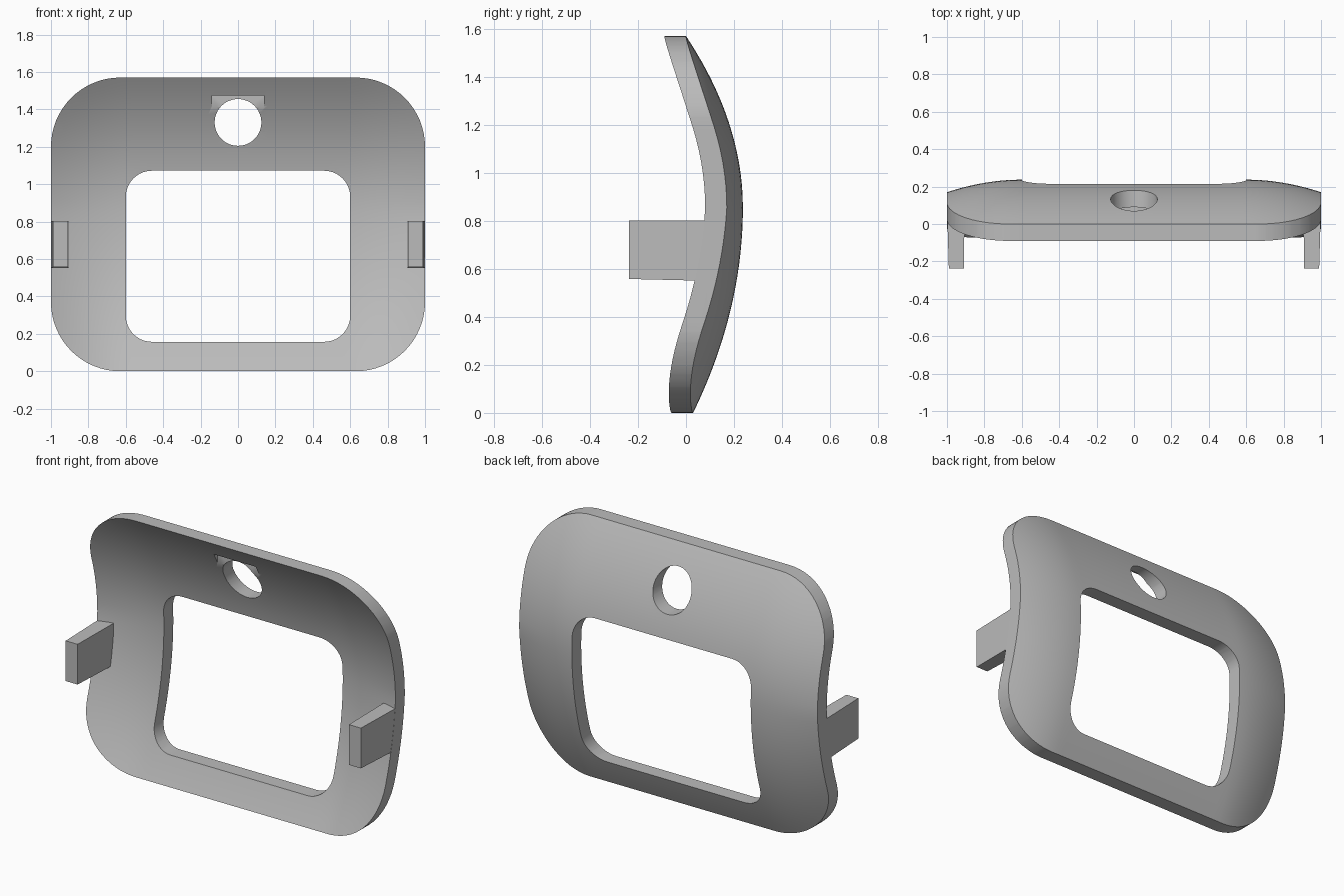
import bpy, bmesh
from math import sin, cos, pi, radians

cube = bpy.data.objects.get("Cube")
if cube:
    bpy.data.objects.remove(cube, do_unlink=True)

grey = bpy.data.materials.new("plain grey")
grey.use_nodes = True
grey.diffuse_color = (0.5, 0.5, 0.5, 1)
grey.node_tree.nodes["Principled BSDF"].inputs["Base Color"].default_value = (0.5, 0.5, 0.5, 1)


def finish(name, bm):
    bmesh.ops.recalc_face_normals(bm, faces=bm.faces[:])
    mesh = bpy.data.meshes.new(name)
    bm.to_mesh(mesh)
    bm.free()
    mesh.materials.append(grey)
    obj = bpy.data.objects.new(name, mesh)
    bpy.context.collection.objects.link(obj)
    return obj


def extrude_back(bm, faces, depth):
    geom = bmesh.ops.extrude_face_region(bm, geom=faces)["geom"]
    verts = [g for g in geom if isinstance(g, bmesh.types.BMVert)]
    bmesh.ops.translate(bm, verts=verts, vec=(0, depth, 0))


def rounded_prism(name, half_width, z0, z1, radius, steps=12):
    """Rounded rectangle in the XZ plane, extruded along Y."""
    bm = bmesh.new()
    cx, lo, hi = half_width - radius, z0 + radius, z1 - radius
    verts = []
    for k, (x, z) in enumerate([(cx, hi), (-cx, hi), (-cx, lo), (cx, lo)]):
        for i in range(steps + 1):
            a = (k + i / steps) * pi / 2
            verts.append(bm.verts.new((x + radius * cos(a), -1, z + radius * sin(a))))
    bmesh.ops.remove_doubles(bm, verts=verts, dist=0.0001)
    face = bm.faces.new(bm.verts[:])
    extrude_back(bm, [face], 3)
    return finish(name, bm)


def box(name, x0, x1, y0, y1, z0, z1):
    bm = bmesh.new()
    bmesh.ops.create_cube(bm, size=1)
    for v in bm.verts:
        v.co = (x1 if v.co.x > 0 else x0, y1 if v.co.y > 0 else y0, z1 if v.co.z > 0 else z0)
    return finish(name, bm)


def boolean(obj, cutter, operation="DIFFERENCE"):
    mod = obj.modifiers.new("cut", "BOOLEAN")
    mod.operation, mod.solver, mod.object = operation, "EXACT", cutter
    bpy.context.view_layer.update()
    graph = bpy.context.evaluated_depsgraph_get()
    result = bpy.data.meshes.new_from_object(obj.evaluated_get(graph))
    obj.modifiers.clear()
    obj.data = result
    bpy.data.objects.remove(cutter, do_unlink=True)


def back_depth(x, z):
    """Depth of the bowed back surface."""
    rise = z - 0.854
    y = 0.237 - (0.462 if rise > 0 else 0.284) * rise * rise
    side = max(0, (abs(x) - 0.61) / 0.39)
    return y - (0.067 + 0.06 * max(0, -rise)) * side ** 1.9


# Flat gridded slab, trimmed to outline and openings, then bowed
bm = bmesh.new()
bmesh.ops.create_grid(bm, x_segments=47, y_segments=37, size=1)
for v in bm.verts:
    v.co = (v.co.x * 1.07, 0, 0.785 + v.co.y * 0.87)
extrude_back(bm, bm.faces[:], 1)
frame = finish("frame", bm)
boolean(frame, rounded_prism("outline_cutter", 1, 0, 1.57, 0.37, 16), "INTERSECT")
boolean(frame, rounded_prism("window_cutter", 0.6, 0.157, 1.072, 0.14, 10))
boolean(frame, rounded_prism("hole_cutter", 0.125, 1.205, 1.455, 0.1249, 12))
for v in frame.data.vertices:
    x, y, z = v.co
    v.co.y = back_depth(x, z) - 0.09 * (1 - y)

# Shallow recess above the round hole
boolean(frame, box("recess_cutter", -0.14, 0.14, -0.3, 0.003, 1.405, 1.475))

bpy.ops.object.select_all(action="DESELECT")
frame.select_set(True)
bpy.context.view_layer.objects.active = frame
bpy.ops.object.shade_smooth_by_angle(angle=radians(30))

# Side clips, slightly tapered at the tips
for name, s in (("left_clip", 1), ("right_clip", -1)):
    clip = box(name, min(s * 0.905, s), max(s * 0.905, s), -0.237, 0.1, 0.55, 0.802)
    for v in clip.data.vertices:
        if v.co.y < 0:
            v.co.x = s * (0.99 if abs(v.co.x) > 0.95 else 0.91)
            v.co.z = max(v.co.z, 0.558)
